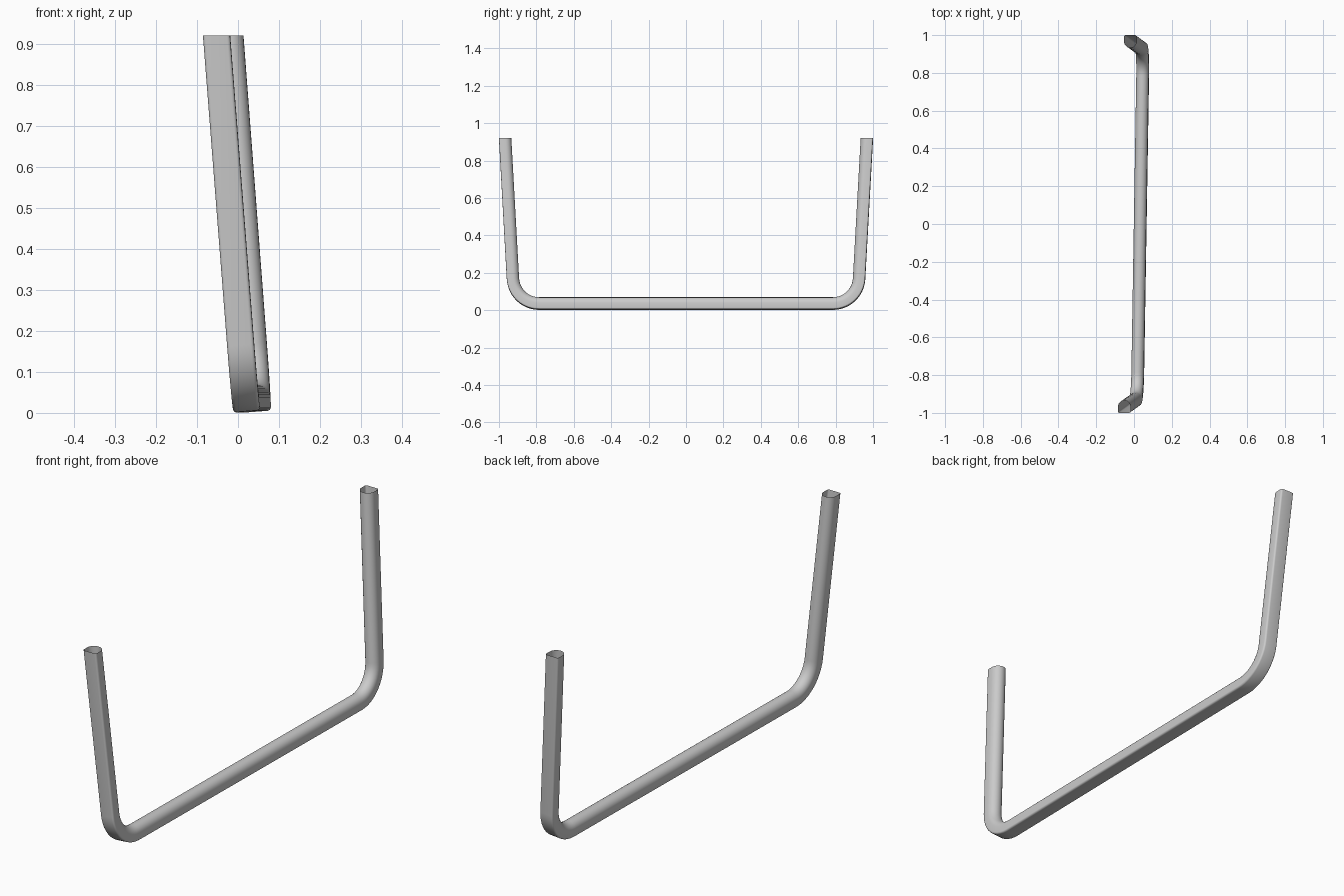
import bpy, bmesh, math
from mathutils import Vector

if "Cube" in bpy.data.objects:
    bpy.data.objects.remove(bpy.data.objects["Cube"])

TOP = 0.92          # height of the open leg ends
BASE = 0.036        # centre height of the bottom bar
BEND = 0.14         # centreline bend radius
HALF = 0.033        # half width of the tube
FILLET = 0.008      # small rounding beside the flat outer face
SLOPE = 0.0555      # outward splay of the legs


def on_plane(y, z):
    """Place a path point on the slightly twisted, leaning plane of the frame."""
    return Vector((0.032 + 0.0165 * y - 0.077 * (z - BASE), y, z))


# Half of the centreline: bar, bend, splayed leg
lean = math.atan(SLOPE)
sweep = math.pi / 2 - lean
leg_top_y = 0.967
corner_y = leg_top_y - SLOPE * (TOP - BASE)
start_y = corner_y - BEND * math.tan(sweep / 2)
half = []
for i in range(13):
    a = sweep * i / 12
    half.append((start_y + BEND * math.sin(a), BASE + BEND * (1 - math.cos(a))))
half.append((leg_top_y, TOP))
path = [on_plane(-y, z) for y, z in reversed(half)] + [on_plane(y, z) for y, z in half]

# D-shaped section: flat outer face, rounded inner face
profile = []
for i in range(17):
    a = math.pi * i / 16
    profile.append((HALF * math.cos(a), -HALF * math.sin(a)))
for cx, a0 in ((-HALF + FILLET, math.pi), (HALF - FILLET, math.pi / 2)):
    for i in range(5):
        a = a0 - math.pi / 2 * i / 4
        profile.append((cx + FILLET * math.cos(a), HALF - FILLET + FILLET * math.sin(a)))

# Sweep the section along the path, with ends cut level
side = Vector((1, -0.0165, 0.077)).normalized()
bm = bmesh.new()
rings = []
last = len(path) - 1
for i, p in enumerate(path):
    d_in = (p - path[max(i - 1, 0)]).normalized()
    d_out = (path[min(i + 1, last)] - p).normalized()
    t = (d_in + d_out).normalized()
    out = t.cross(side).normalized()
    ring = []
    for w, n in profile:
        v = p + side * w + out * n
        if i in (0, last):
            v += t * ((TOP - v.z) / t.z)
        ring.append(bm.verts.new(v))
    rings.append(ring)
count = len(profile)
for a, b in zip(rings, rings[1:]):
    for j in range(count):
        k = (j + 1) % count
        bm.faces.new((a[j], a[k], b[k], b[j]))
bmesh.ops.recalc_face_normals(bm, faces=bm.faces)

mesh = bpy.data.meshes.new("bent_tube")
bm.to_mesh(mesh)
bm.free()
tube = bpy.data.objects.new("bent_tube", mesh)
bpy.context.collection.objects.link(tube)
bpy.context.view_layer.objects.active = tube
tube.select_set(True)
bpy.ops.object.shade_smooth_by_angle(angle=math.radians(35))
